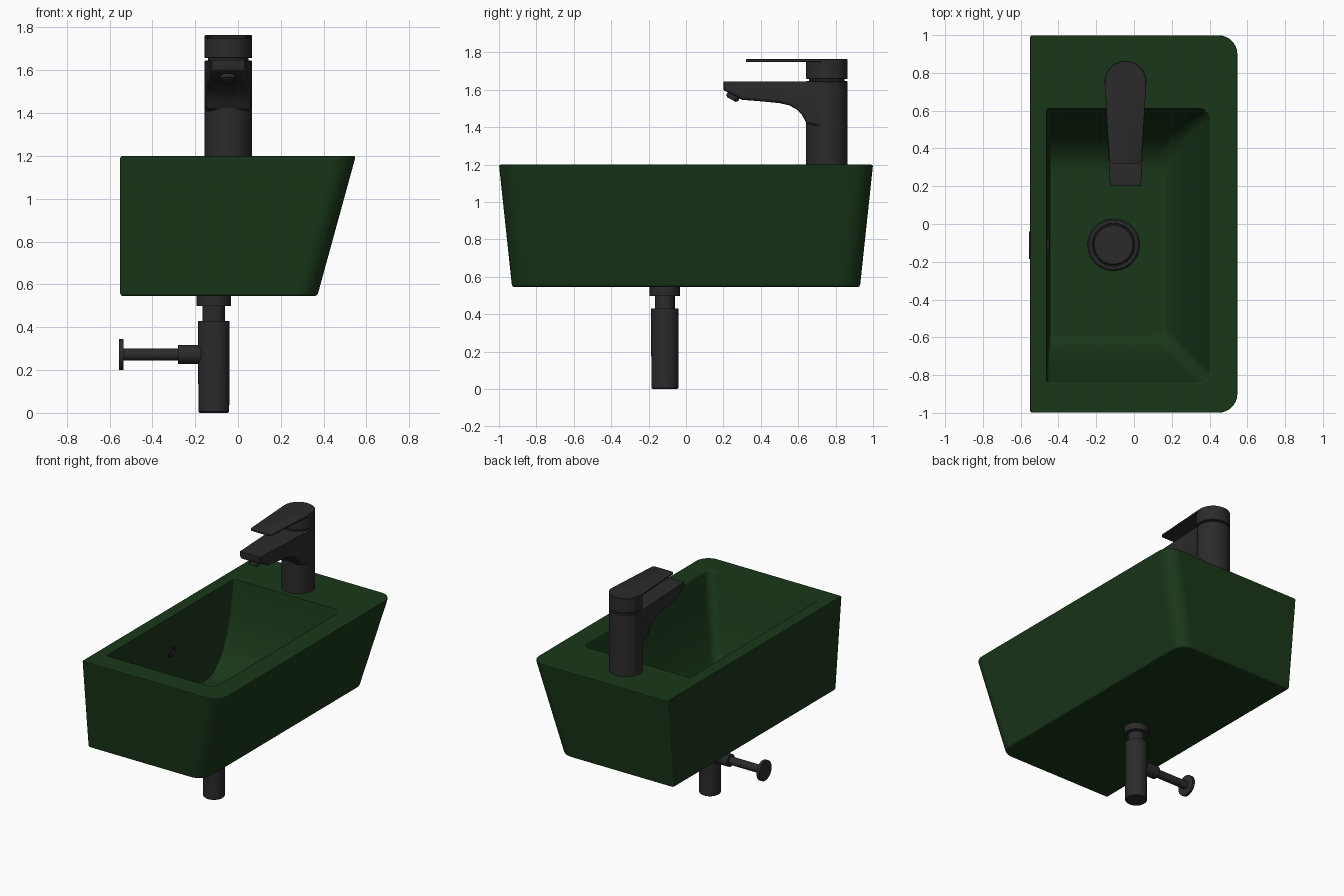
import bpy, bmesh, math
from mathutils import Vector, Matrix

if "Cube" in bpy.data.objects:
    bpy.data.objects.remove(bpy.data.objects["Cube"])


def material(name, rgb):
    m = bpy.data.materials.new(name)
    m.diffuse_color = (*rgb, 1)
    m.use_nodes = True
    m.node_tree.nodes["Principled BSDF"].inputs["Base Color"].default_value = m.diffuse_color
    return m


GREEN = material("green_ceramic", (0.010, 0.038, 0.010))
BLACK = material("matt_black", (0.024, 0.024, 0.024))


def loft(name, rings, mat, angle=35, matrix=Matrix()):
    """Skin a list of equal-length point rings and cap both ends."""
    bm = bmesh.new()
    rows = [[bm.verts.new(matrix @ Vector(p)) for p in ring] for ring in rings]
    n = len(rows[0])
    for a, b in zip(rows, rows[1:]):
        for i in range(n):
            j = (i + 1) % n
            bm.faces.new((a[i], a[j], b[j], b[i]))
    bm.faces.new(rows[0])
    bm.faces.new(rows[-1])
    bmesh.ops.recalc_face_normals(bm, faces=bm.faces)
    me = bpy.data.meshes.new(name)
    bm.to_mesh(me)
    bm.free()
    ob = bpy.data.objects.new(name, me)
    bpy.context.collection.objects.link(ob)
    me.materials.append(mat)
    bpy.ops.object.select_all(action='DESELECT')
    ob.select_set(True)
    bpy.context.view_layer.objects.active = ob
    bpy.ops.object.shade_smooth_by_angle(angle=math.radians(angle))
    return ob


def lathe(name, profile, origin, rot=Matrix(), n=40):
    """Revolve (radius, height) pairs about the local z axis."""
    rings = [[(r * math.cos(2 * math.pi * i / n), r * math.sin(2 * math.pi * i / n), h)
              for i in range(n)] for r, h in profile]
    return loft(name, rings, BLACK, 35, Matrix.Translation(origin) @ rot.to_4x4())


def rrect(x0, x1, y0, y1, r_left, r_right, n=8):
    """Rounded rectangle with separate radii on its left and right sides."""
    pts = []
    for cx, cy, r, start in ((x1 - r_right, y1 - r_right, r_right, 0),
                             (x0 + r_left, y1 - r_left, r_left, 90),
                             (x0 + r_left, y0 + r_left, r_left, 180),
                             (x1 - r_right, y0 + r_right, r_right, 270)):
        for i in range(n + 1):
            a = math.radians(start + 90 * i / n)
            pts.append((cx + r * math.cos(a), cy + r * math.sin(a)))
    return pts


def flat(pts, z):
    return [(x, y, z) for x, y in pts]


# Basin: outer shell, rim and bowl in one skin
TOP, BASE, FLOOR = 1.2, 0.545, 0.60


def outer(z, inset=0.0):
    t = (TOP - z) / (TOP - BASE)
    return flat(rrect(-0.55 + inset, 0.55 - 0.18 * t - inset, -1 + 0.07 * t + inset,
                      1 - 0.07 * t - inset, 0.012, 0.10 - inset), z)


def bowl(z, f, grow=0.0):
    t = (TOP - z) / (TOP - FLOOR)
    slope = 0.13 * t + 0.09 * f
    return flat(rrect(-0.46 - grow + 0.012 * f, 0.40 + grow - slope, -0.84 - grow + slope,
                      0.61 + grow - 0.25 * f, 0.012, 0.06), z)


rings = [outer(BASE, 0.012), outer(BASE + 0.004, 0.004), outer(BASE + 0.012),
         outer(TOP - 0.010), outer(TOP - 0.003, 0.003), outer(TOP, 0.010),
         bowl(TOP, 0, 0.006), bowl(TOP - 0.002, 0, 0.002), bowl(TOP - 0.008, 0)]
for z, f in ((1.08, 0.06), (0.95, 0.17), (0.84, 0.31), (0.74, 0.50), (0.68, 0.68),
             (0.635, 0.88), (0.612, 1.06), (0.602, 1.22), (FLOOR, 1.38)):
    rings.append(bowl(z, f))
basin = loft("basin", rings, GREEN, 40)
mod = basin.modifiers.new("even_shading", 'WEIGHTED_NORMAL')
mod.keep_sharp = True

# Drain plug and overflow ring inside the bowl
DX, DY = -0.108, -0.11
lathe("drain_plug", [(0.138, 0.59), (0.138, 0.61), (0.130, 0.616), (0.114, 0.616), (0.112, 0.608),
                     (0.108, 0.608), (0.108, 0.622), (0.102, 0.628)], (DX, DY, 0))
TO_X = Matrix.Rotation(math.radians(90), 3, 'Y')
lathe("overflow_ring", [(0.036, 0), (0.036, 0.014), (0.032, 0.018), (0.025, 0.018), (0.023, 0.010)],
      (-0.465, DY, 0.95), TO_X, 24)

# Waste pipe below the basin
WX = -0.113
lathe("waste_trap", [(0.066, 0), (0.072, 0.006), (0.074, 0.43), (0.053, 0.43), (0.053, 0.498),
                     (0.081, 0.498), (0.081, 0.55)], (WX, WX, 0))
lathe("wall_pipe", [(0.072, -0.556), (0.072, -0.535), (0.028, -0.535), (0.028, -0.28),
                    (0.044, -0.28), (0.044, -0.12)], (0, WX, 0.273), TO_X, 32)

# Tap body with a shadow gap under the handle
FX, FY, FR = -0.045, 0.753, 0.111
lathe("tap_body", [(FR, 1.195), (FR, 1.642), (FR - 0.004, 1.646), (0.095, 1.646), (0.095, 1.657),
                   (FR - 0.003, 1.657), (FR, 1.660), (FR, 1.755)], (FX, FY, 0), n=48)

# Spout: cross-sections stepped from tip to body
stations = ((0.200, 1.600), (0.206, 1.594), (0.25, 1.572), (0.30, 1.546), (0.40, 1.538),
            (0.50, 1.528), (0.55, 1.517), (0.59, 1.496), (0.62, 1.465), (0.645, 1.42), (0.72, 1.40))
sections = []
for y, low in stations:
    w = 0.082 + 0.026 * (y - 0.2) / 0.52 - (0.006 if y < 0.203 else 0)
    sections.append([(x, y, z) for z, x in
                     rrect(low, 1.645, FX - w, FX + w, 0.02, 0.003, 5)])
loft("tap_spout", sections, BLACK)

# Aerator, tilted under the tip
lathe("tap_aerator", [(0.026, -0.028), (0.030, -0.022), (0.036, -0.022), (0.036, 0.03)],
      (FX, 0.256, 1.572), Matrix.Rotation(math.radians(-27), 3, 'X'), 24)


# Flat handle: round at the back, tapering to a soft square front
def handle(z, inset):
    r = FR - inset
    pts = [(FX + r * math.cos(a), FY + r * math.sin(a))
           for a in (math.pi * i / 24 for i in range(25))]
    w, y0, c = 0.085 - inset, 0.32 + inset, 0.02
    left = [(FX - w + c - c * math.cos(a), y0 + c - c * math.sin(a))
            for a in (math.pi / 2 * i / 5 for i in range(6))]
    right = [(2 * FX - x, y) for x, y in reversed(left)]
    return flat(pts + left + right, z)


loft("tap_handle", [handle(1.749, 0.002), handle(1.751, 0), handle(1.761, 0),
                    handle(1.764, 0.004)], BLACK)
